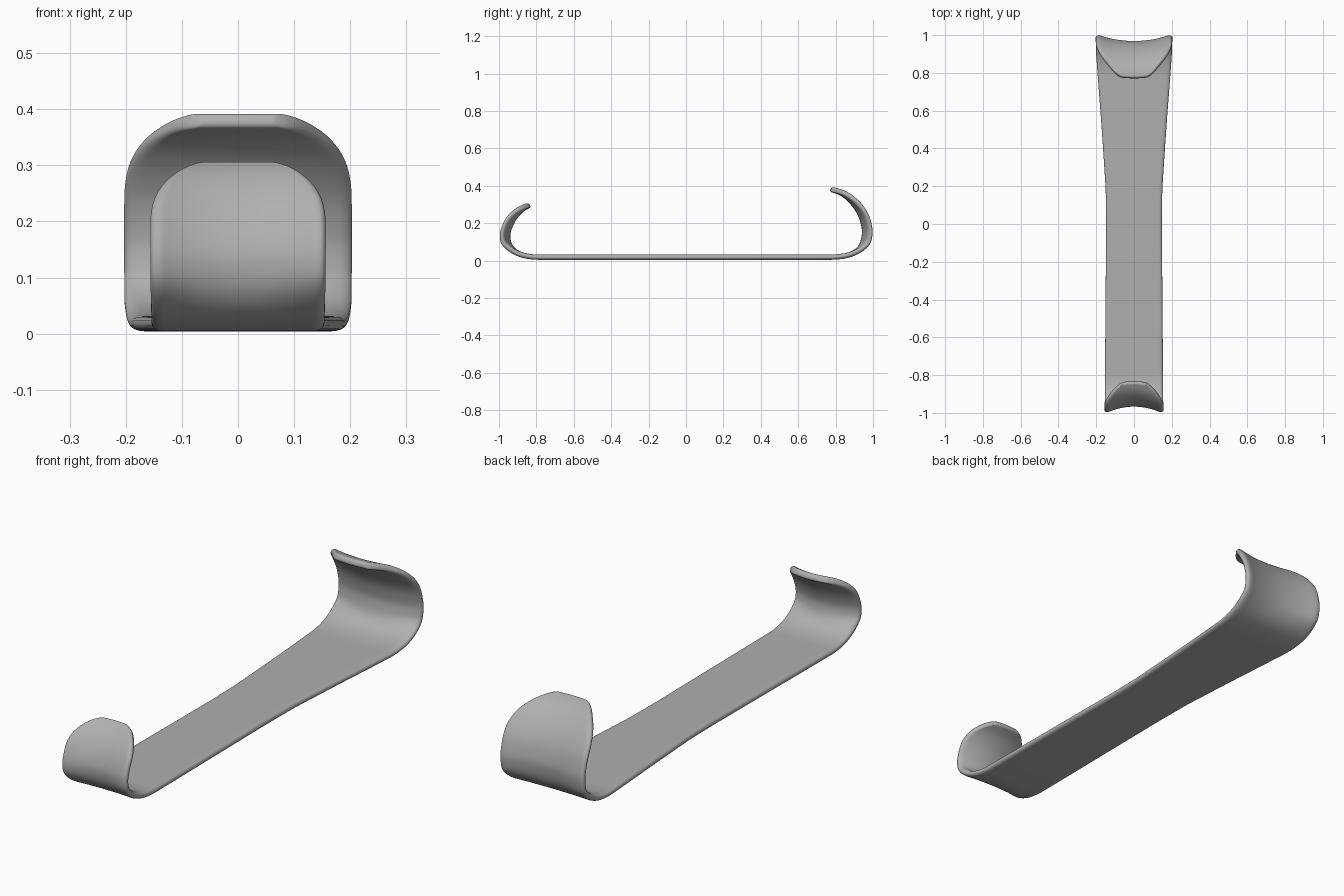
import bpy
from mathutils import Vector

if "Cube" in bpy.data.objects:
    bpy.data.objects.remove(bpy.data.objects["Cube"])

# Centreline of the strip in (y, z), from front tip to back tip
PATH = [(-0.835, 0.298), (-0.88, 0.270), (-0.918, 0.227), (-0.944, 0.175), (-0.953, 0.128),
        (-0.940, 0.078), (-0.900, 0.040), (-0.83, 0.021), (-0.72, 0.018), (-0.35, 0.018),
        (0.0, 0.018), (0.35, 0.018), (0.70, 0.018), (0.82, 0.021), (0.895, 0.040),
        (0.938, 0.080), (0.954, 0.14), (0.950, 0.19), (0.930, 0.25), (0.888, 0.312),
        (0.835, 0.358), (0.772, 0.382)]
# Half width along y
WIDTH = [(-1.0, 0.156), (-0.4, 0.151), (0.0, 0.148), (0.18, 0.150), (0.5, 0.171), (0.92, 0.203), (1.1, 0.203)]
COLS = 24
BOW = 0.036
TIP_POWER = 2.8


def catmull(p0, p1, p2, p3, t):
    return 0.5 * (2 * p1 + (p2 - p0) * t + (2 * p0 - 5 * p1 + 4 * p2 - p3) * t * t
                  + (3 * p1 - p0 - 3 * p2 + p3) * t ** 3)


def smoothstep(a, b, v):
    t = min(max((v - a) / (b - a), 0), 1)
    return t * t * (3 - 2 * t)


def sample_path(n=6):
    p = [Vector(q) for q in PATH]
    p = [2 * p[0] - p[1]] + p + [2 * p[-1] - p[-2]]
    last = len(p) - 4
    out = []
    for i in range(last + 1):
        for k in range(n):
            t = k / n
            if i == 0:
                t = t ** 1.3              # denser rows at the tips
            elif i == last:
                t = 1 - (1 - t) ** 1.3
            out.append(catmull(p[i], p[i + 1], p[i + 2], p[i + 3], t))
    out.append(p[-2])
    return out


def base_width(y):
    for (a, wa), (b, wb) in zip(WIDTH, WIDTH[1:]):
        if y <= b:
            return wa + (wb - wa) * (y - a) / (b - a)
    return WIDTH[-1][1]


def half_width(y, z):
    # hooks keep their full width, then round off towards the tip
    start, tip = (0.19, PATH[0][1]) if y < 0 else (0.23, PATH[-1][1])
    full = base_width(y) if z < 0.07 else (0.156 if y < 0 else 0.203)
    t = max(0, (z - start) / (tip - start)) * 0.985
    return full, full * max(0, 1 - t ** TIP_POWER) ** (1 / TIP_POWER)


# Curled strip surface, hooks bowed across their width
verts, faces, rim = [], [], []
rows = sample_path()
for r, (y, z) in enumerate(rows):
    full, w = half_width(y, z)
    bow = BOW * smoothstep(0.018, 0.11, z) * (1 if y > 0 else -1)
    for c in range(COLS + 1):
        if c in (0, COLS) or r in (0, len(rows) - 1):
            rim.append(len(verts))
        x = w * (2 * c / COLS - 1)
        verts.append((x, y + bow * (x / full) ** 2, z))
for r in range(len(rows) - 1):
    for c in range(COLS):
        a = r * (COLS + 1) + c
        faces.append((a, a + 1, a + COLS + 2, a + COLS + 1))

mesh = bpy.data.meshes.new("curled_strip")
mesh.from_pydata(verts, [], faces)
strip = bpy.data.objects.new("curled_strip", mesh)
bpy.context.collection.objects.link(strip)

# Thickness, thinner at the rim, then rounded by subdivision
group = strip.vertex_groups.new(name="body")
group.add(list(range(len(verts))), 1.0, 'REPLACE')
group.add(rim, 0.55, 'REPLACE')
solid = strip.modifiers.new("thickness", 'SOLIDIFY')
solid.thickness = 0.028
solid.offset = 0
solid.vertex_group = "body"
smooth = strip.modifiers.new("rounding", 'SUBSURF')
smooth.levels = smooth.render_levels = 2

# Dark grey finish
grey = bpy.data.materials.new("dark_grey")
grey.diffuse_color = (0.43, 0.43, 0.43, 1)
grey.use_nodes = True
grey.node_tree.nodes["Principled BSDF"].inputs["Base Color"].default_value = grey.diffuse_color
mesh.materials.append(grey)

bpy.context.view_layer.objects.active = strip
strip.select_set(True)
bpy.ops.object.shade_smooth()
